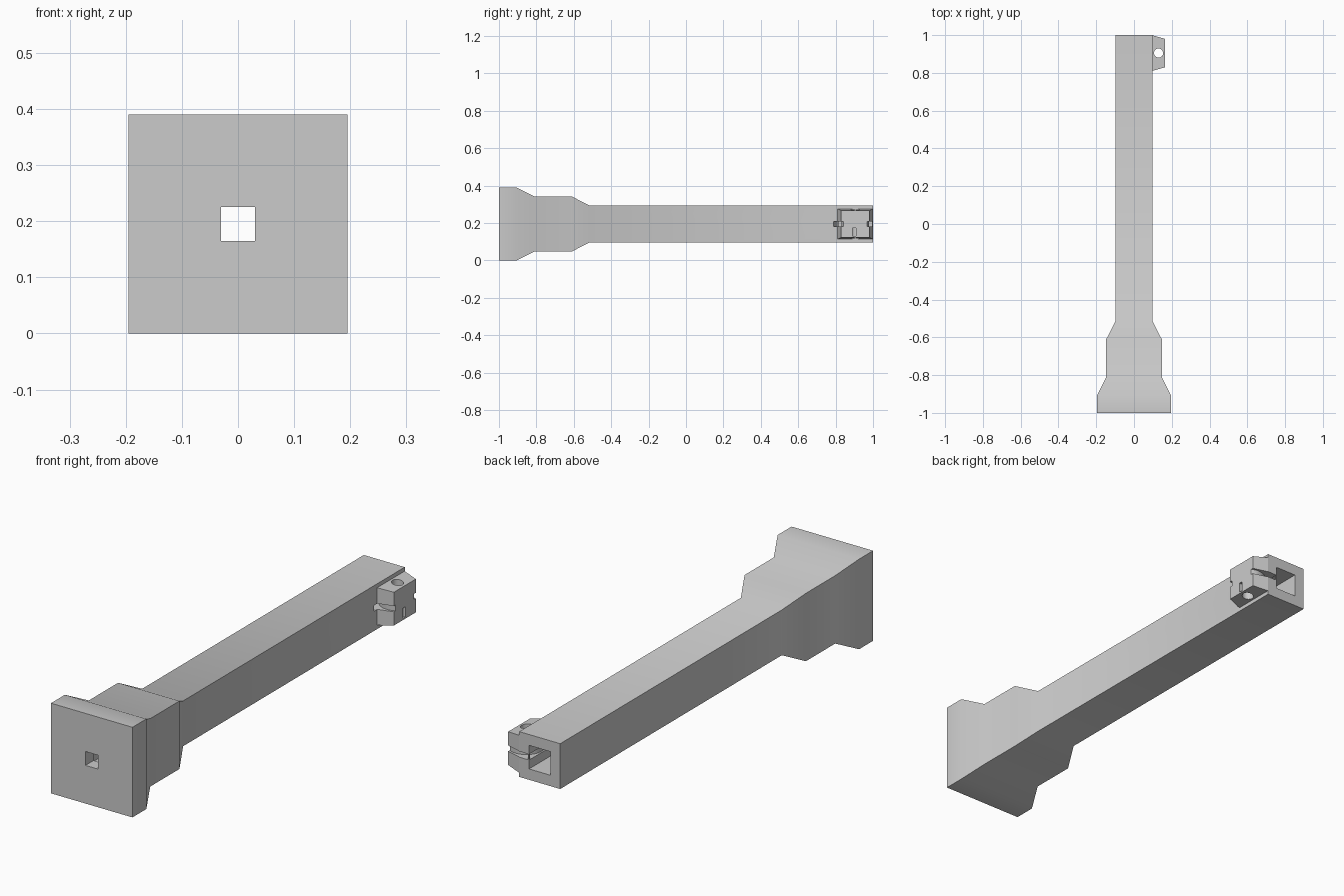
import bpy, bmesh
from mathutils import Vector

MID = 0.195    # height of the long axis
CLAMP_Y = 0.905  # centre of the side clamp

cube = bpy.data.objects.get("Cube")
if cube:
    bpy.data.objects.remove(cube, do_unlink=True)

grey = bpy.data.materials.new("light_grey")
grey.use_nodes = True
grey.diffuse_color = (0.6, 0.6, 0.6, 1)
grey.node_tree.nodes["Principled BSDF"].inputs["Base Color"].default_value = (0.6, 0.6, 0.6, 1)


def add_object(name, bm):
    bmesh.ops.recalc_face_normals(bm, faces=bm.faces)
    mesh = bpy.data.meshes.new(name)
    bm.to_mesh(mesh)
    bm.free()
    mesh.materials.append(grey)
    obj = bpy.data.objects.new(name, mesh)
    bpy.context.collection.objects.link(obj)
    return obj


def loft(name, sections, centre, along, u, v):
    """Solid through rectangles given as (position, half width, half height)."""
    bm = bmesh.new()
    centre, along, u, v = map(Vector, (centre, along, u, v))
    rings = []
    for pos, a, b in sections:
        rings.append([bm.verts.new(centre + along * pos + u * a * i + v * b * j)
                      for i, j in ((-1, -1), (1, -1), (1, 1), (-1, 1))])
    for low, high in zip(rings, rings[1:]):
        for k in range(4):
            n = (k + 1) % 4
            bm.faces.new((low[k], low[n], high[n], high[k]))
    bm.faces.new(rings[0])
    bm.faces.new(rings[-1])
    return add_object(name, bm)


def cylinder(name, x, y, z, radius, depth, sides):
    bm = bmesh.new()
    bmesh.ops.create_cone(bm, cap_ends=True, segments=sides,
                          radius1=radius, radius2=radius, depth=depth)
    bmesh.ops.translate(bm, verts=bm.verts, vec=(x, y, z))
    return add_object(name, bm)


def combine(target, tool, operation):
    bpy.context.view_layer.objects.active = target
    mod = target.modifiers.new(operation.lower(), 'BOOLEAN')
    mod.operation = operation
    mod.solver = 'EXACT'
    mod.object = tool
    bpy.ops.object.modifier_apply(modifier=mod.name)
    bpy.data.objects.remove(tool, do_unlink=True)


X, Y, Z = (1, 0, 0), (0, 1, 0), (0, 0, 1)

# Stepped square column lying along y, widest at the front
steps = [(-1, 0.195), (-0.905, 0.195), (-0.81, 0.147),
         (-0.61, 0.147), (-0.515, 0.098), (1, 0.098)]
column = loft("column", [(p, h, h) for p, h in steps], (0, 0, MID), Y, X, Z)

# Tapered clamp block on the left side of the back end
clamp = loft("clamp_block", [(0.08, 0.094, 0.081), (0.098, 0.094, 0.081), (0.165, 0.075, 0.072)],
             (0, CLAMP_Y, MID), X, Y, Z)
combine(column, clamp, 'UNION')

# Square bore, narrower through the front plate
bore = loft("bore", [(-1.1, 0.03, 0.03), (-0.945, 0.03, 0.03),
                     (-0.944, 0.051, 0.051), (1.1, 0.051, 0.051)], (0, 0, MID), Y, X, Z)
combine(column, bore, 'DIFFERENCE')

# Curved strap slot around the clamp
strap = cylinder("strap_slot", 0.13, CLAMP_Y, MID, 0.12, 0.025, 48)
core = cylinder("strap_core", 0.13, CLAMP_Y, MID, 0.073, 0.1, 48)
combine(strap, core, 'DIFFERENCE')
combine(column, strap, 'DIFFERENCE')

# Vertical screw hole and the small slit that opens into it
combine(column, cylinder("screw_hole", 0.13, CLAMP_Y, MID, 0.024, 0.5, 32), 'DIFFERENCE')
slit = loft("slit", [(0.13, 0.009, 0.022), (0.2, 0.009, 0.022)],
            (0, CLAMP_Y - 0.005, 0.152), X, Y, Z)
combine(column, slit, 'DIFFERENCE')

# Smooth the shallow steps, keep the other edges sharp
bpy.ops.object.select_all(action='DESELECT')
column.select_set(True)
bpy.context.view_layer.objects.active = column
bpy.ops.object.shade_smooth_by_angle()
